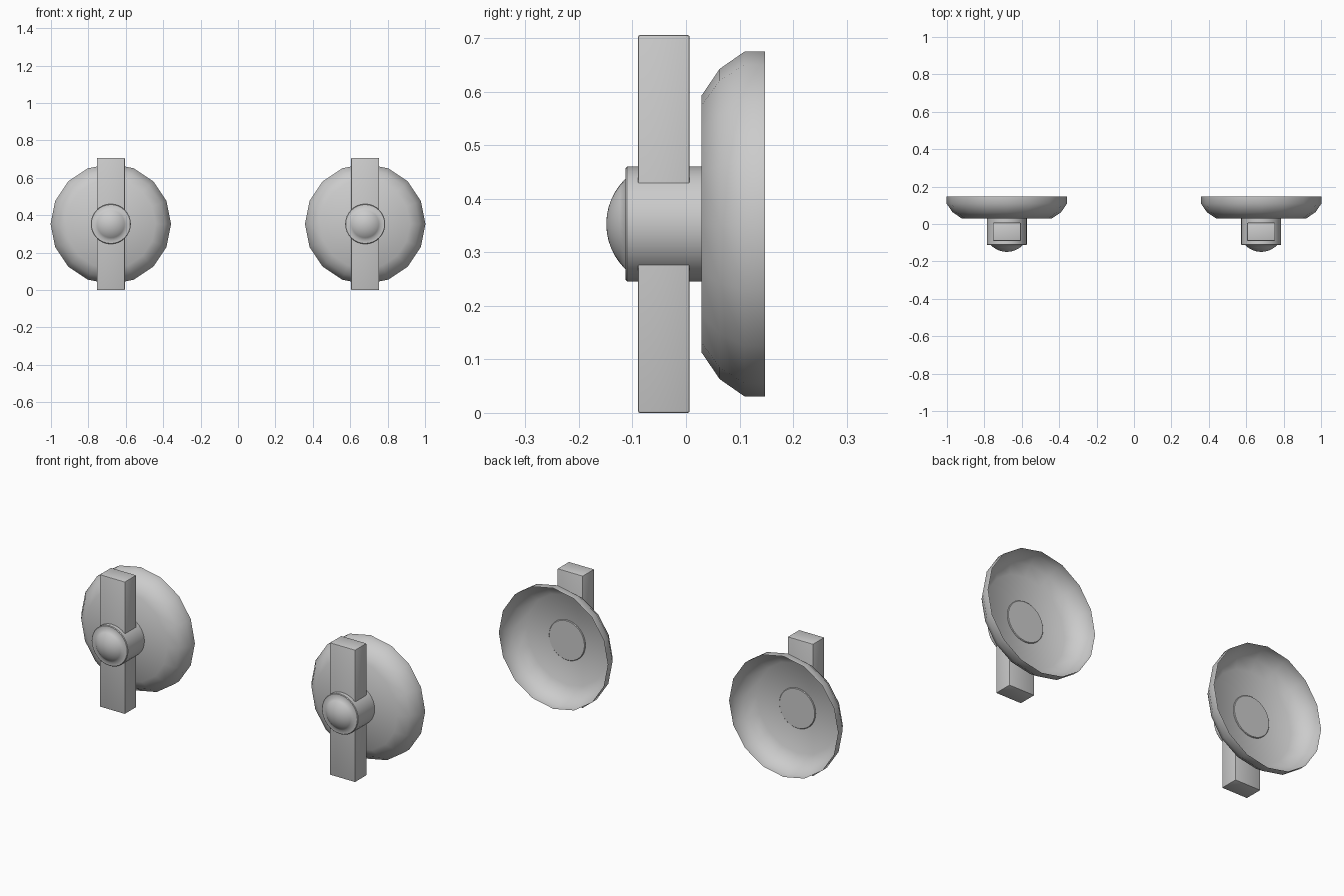
import bpy, bmesh, math
from mathutils import Vector

if "Cube" in bpy.data.objects:
    bpy.data.objects.remove(bpy.data.objects["Cube"])

CX, CZ = 0.68, 0.353   # axis of each unit


def finish(name, bm, angle):
    bmesh.ops.recalc_face_normals(bm, faces=bm.faces)
    mesh = bpy.data.meshes.new(name)
    bm.to_mesh(mesh)
    bm.free()
    obj = bpy.data.objects.new(name, mesh)
    bpy.context.collection.objects.link(obj)
    bpy.ops.object.select_all(action='DESELECT')
    bpy.context.view_layer.objects.active = obj
    obj.select_set(True)
    bpy.ops.object.shade_smooth_by_angle(angle=math.radians(angle))
    return obj


def lathe(name, profile, sides, x, angle):
    """Revolve (radius, y) points around the y axis through (x, CZ)."""
    bm = bmesh.new()
    verts = [bm.verts.new((x + r, y, CZ)) for r, y in profile]
    edges = [bm.edges.new(pair) for pair in zip(verts, verts[1:])]
    bmesh.ops.spin(bm, geom=verts + edges, cent=(x, 0, CZ), axis=(0, 1, 0),
                   angle=2 * math.pi, steps=sides, use_merge=True)
    bmesh.ops.remove_doubles(bm, verts=bm.verts, dist=0.0002)
    return finish(name, bm, angle)


def box(name, lo, hi, bevel):
    bm = bmesh.new()
    bmesh.ops.create_cube(bm, size=1)
    lo, hi = Vector(lo), Vector(hi)
    bmesh.ops.scale(bm, vec=hi - lo, verts=bm.verts)
    bmesh.ops.translate(bm, vec=(lo + hi) / 2, verts=bm.verts)
    bmesh.ops.bevel(bm, geom=bm.edges[:], offset=bevel, segments=2,
                    profile=0.5, affect='EDGES')
    return finish(name, bm, 35)


# shallow open bowl, 16 sides, thin shell
dish_profile = [(0, 0.029), (0.24, 0.029), (0.29, 0.063),
                (0.322, 0.109), (0.322, 0.148)]
# round hub with a domed cap on the front
dome = [(0.118 * math.sin(a), -0.031 - 0.118 * math.cos(a))
        for a in (math.radians(46) * i / 6 for i in range(7))]
hub_profile = dome + [(0.104, -0.113), (0.107, -0.110),
                      (0.107, 0.031), (0.104, 0.034), (0, 0.034)]

for side, x in (("left", -CX), ("right", CX)):
    lathe(side + "_dish", dish_profile, 16, x, 40)
    lathe(side + "_hub", hub_profile, 32, x, 44)
    # upright bar through the hub
    box(side + "_bar", (x - 0.075, -0.09, 0), (x + 0.075, 0.007, 0.706), 0.004)
